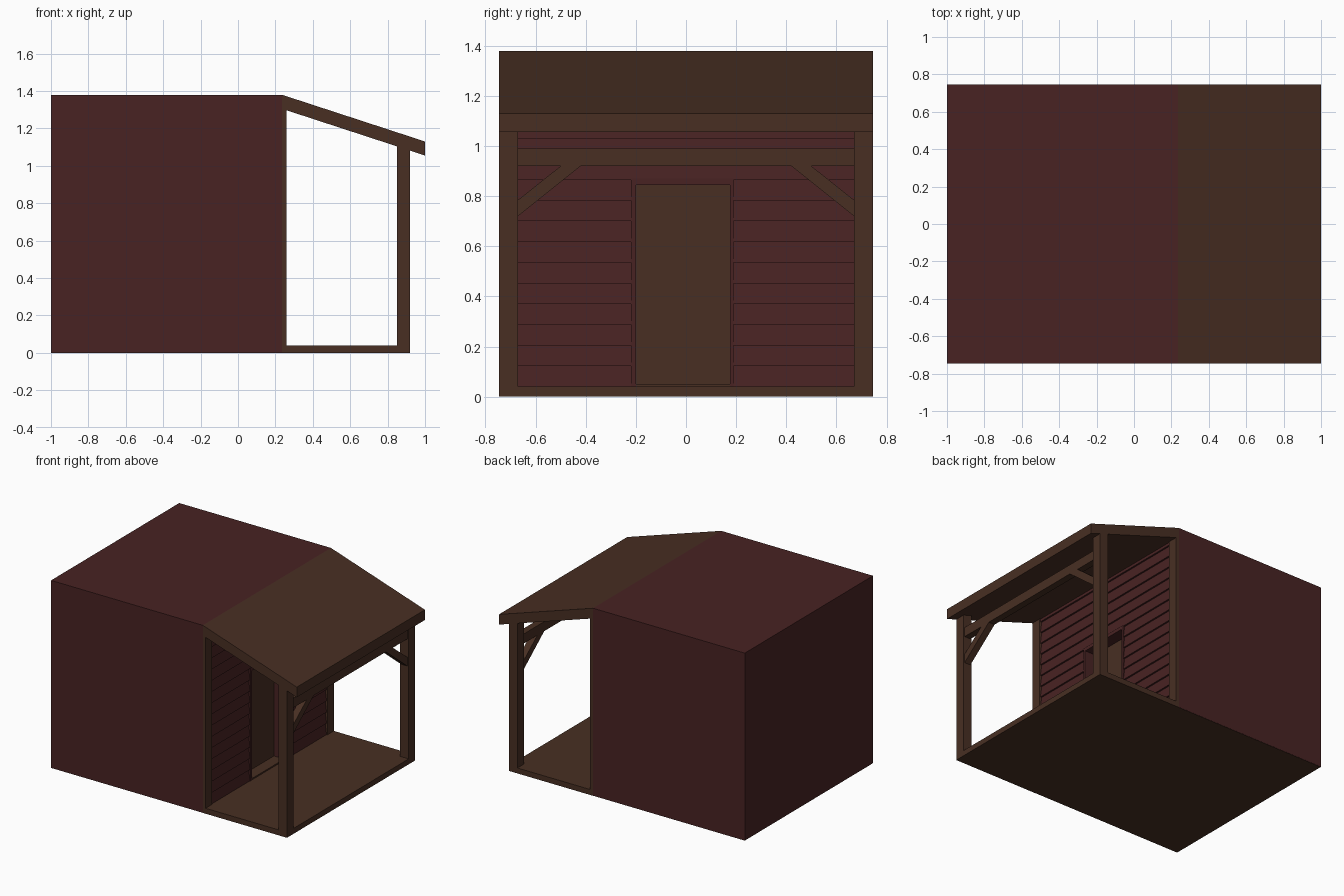
import bpy, bmesh

if "Cube" in bpy.data.objects:
    bpy.data.objects.remove(bpy.data.objects["Cube"])


def material(name, rgb):
    m = bpy.data.materials.new(name)
    m.diffuse_color = (*rgb, 1)
    m.use_nodes = True
    m.node_tree.nodes["Principled BSDF"].inputs["Base Color"].default_value = m.diffuse_color
    return m


RED = material("barn red", (0.065, 0.0165, 0.0165))
BROWN = material("dark timber", (0.065, 0.028, 0.0165))
W = 0.745  # half width of the building


def finish(name, bm, mat):
    bmesh.ops.recalc_face_normals(bm, faces=bm.faces)
    me = bpy.data.meshes.new(name)
    bm.to_mesh(me)
    bm.free()
    me.materials.append(mat)
    ob = bpy.data.objects.new(name, me)
    bpy.context.collection.objects.link(ob)
    return ob


def prism(name, pts, lo, hi, mat, axis="y"):
    """Extrude a closed profile from lo to hi: (x, z) along y, or (y, z) along x."""
    bm = bmesh.new()
    place = (lambda p: (p[0], lo, p[1])) if axis == "y" else (lambda p: (lo, p[0], p[1]))
    face = bm.faces.new([bm.verts.new(place(p)) for p in pts])
    ext = bmesh.ops.extrude_face_region(bm, geom=[face])
    d = hi - lo
    verts = [v for v in ext["geom"] if isinstance(v, bmesh.types.BMVert)]
    bmesh.ops.translate(bm, verts=verts, vec=(0, d, 0) if axis == "y" else (d, 0, 0))
    return finish(name, bm, mat)


def box(name, x, y, z, mat):
    pts = [(x[0], z[0]), (x[1], z[0]), (x[1], z[1]), (x[0], z[1])]
    return prism(name, pts, y[0], y[1], mat)


def roof_under(x):
    return 1.055 + (1 - x) * 0.25 / 0.765


# Cabin shell, open towards the porch where the siding fills it
shell = box("cabin_shell", (-1, 0.235), (-W, W), (0.002, 1.38), RED)
bm = bmesh.new()
bm.from_mesh(shell.data)
open_face = [f for f in bm.faces if f.normal.x > 0.9]
bmesh.ops.delete(bm, geom=open_face, context="FACES_ONLY")
bm.to_mesh(shell.data)
bm.free()

# Timber base and porch deck
box("cabin_base", (-0.999, 0.24), (-W + 0.001, W - 0.001), (0, 0.003), BROWN)
box("porch_deck", (0.235, 0.92), (-W, W), (0, 0.04), BROWN)

# Lapped siding around the doorway
PITCH = 0.0825


def siding(name, y0, y1, first, count):
    z0 = 0.04 + first * PITCH
    pts = [(0.165, z0)]
    for i in range(count):
        z = z0 + i * PITCH
        pts += [(0.252, z), (0.24, z + PITCH)]
    pts.append((0.165, z0 + count * PITCH))
    prism(name, pts, y0, y1, RED)


siding("siding_left", -W + 0.004, -0.22, 0, 16)
siding("siding_right", 0.19, W - 0.004, 0, 16)
siding("siding_over_door", -0.22, 0.19, 10, 6)

# Recessed door with its frame
box("door", (0.15, 0.17), (-0.2, 0.175), (0.04, 0.85), BROWN)
box("door_sill", (0.17, 0.254), (-0.2, 0.175), (0.035, 0.05), BROWN)
box("door_jamb_left", (0.16, 0.256), (-0.22, -0.2), (0.04, 0.87), RED)
box("door_jamb_right", (0.16, 0.256), (0.175, 0.19), (0.04, 0.87), RED)
box("door_head", (0.16, 0.256), (-0.2, 0.175), (0.845, 0.87), RED)

# Sloped porch roof
prism("porch_roof", [(0.235, 1.38), (1, 1.13), (1, 1.055), (0.235, 1.305)], -W, W, BROWN)

# Posts and corner braces on both sides
for s, side in ((-1, "front"), (1, "back")):
    lo, hi = sorted((s * 0.67, s * W))
    for label, x0, x1 in (("outer_post", 0.85, 0.92), ("wall_post", 0.236, 0.258)):
        prism(f"{side}_{label}", [(x0, 0.04), (x1, 0.04), (x1, roof_under(x1)),
                                  (x0, roof_under(x0))], lo, hi, BROWN)
    brace = [(s * 0.67, 0.72), (s * 0.42, 0.92), (s * 0.5, 0.92), (s * 0.67, 0.785)]
    prism(f"{side}_brace", brace, 0.86, 0.91, BROWN, "x")

# Cross beam between the outer posts
box("porch_beam", (0.86, 0.91), (-0.67, 0.67), (0.92, 0.99), BROWN)
